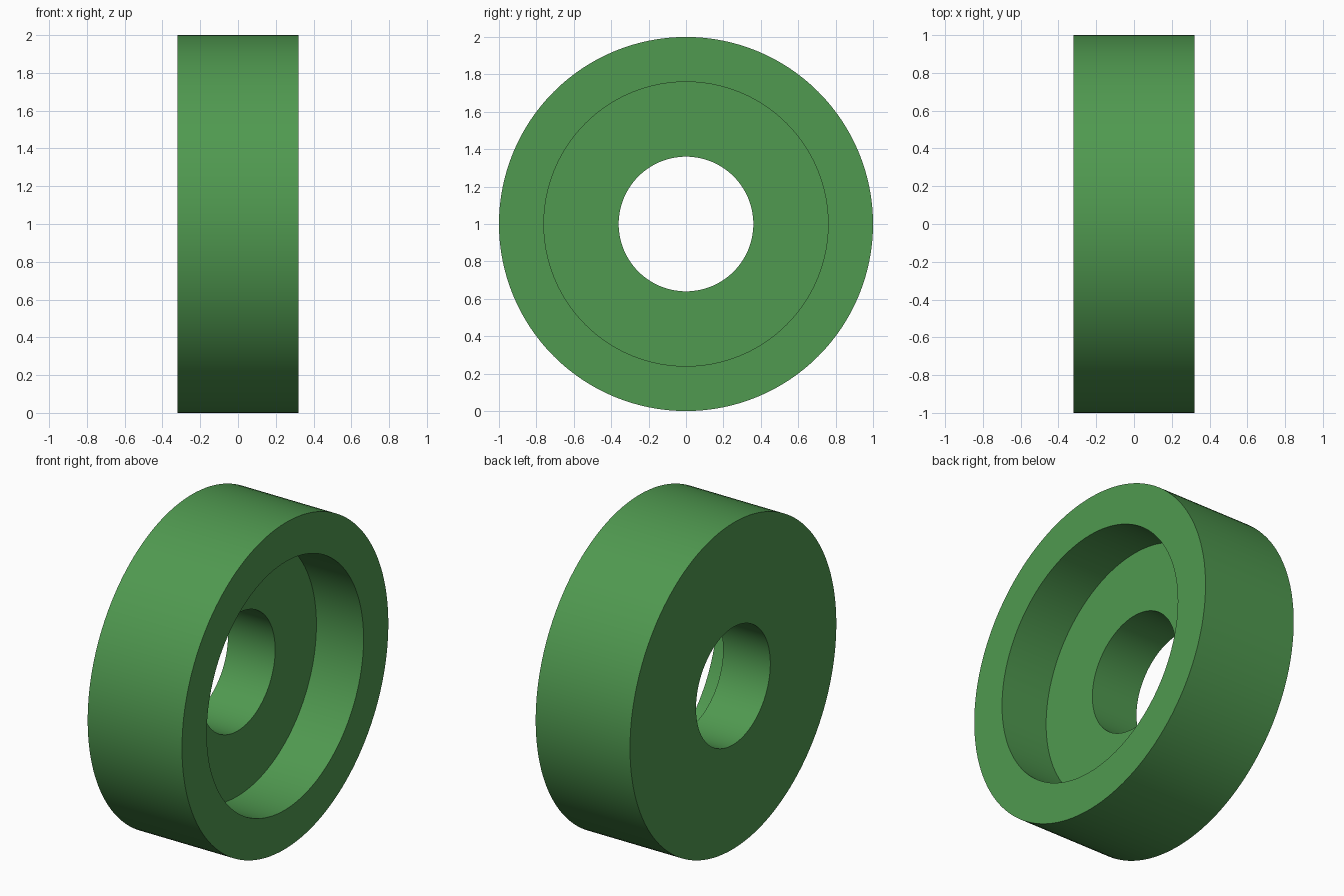
import bpy
import bmesh
import math
from mathutils import Matrix, Vector

if "Cube" in bpy.data.objects:
    bpy.data.objects.remove(bpy.data.objects["Cube"])

SEGMENTS = 128
HALF_WIDTH, OUTER_R, RECESS_R, BORE_R = 0.32, 1.0, 0.76, 0.36
RECESS_FLOOR = 0.0

green = bpy.data.materials.new("green")
green.diffuse_color = (0.08, 0.32, 0.08, 1)
green.use_nodes = True
green.node_tree.nodes["Principled BSDF"].inputs["Base Color"].default_value = green.diffuse_color

# Closed cross-section (x, radius): outer rim, recess on the right side, bore
profile = [
    (-HALF_WIDTH, BORE_R), (-HALF_WIDTH, OUTER_R),
    (HALF_WIDTH, OUTER_R), (HALF_WIDTH, RECESS_R),
    (RECESS_FLOOR, RECESS_R), (RECESS_FLOOR, BORE_R),
]

# Spin the cross-section about the x axis
bm = bmesh.new()
rings = []
for i in range(SEGMENTS):
    turn = Matrix.Rotation(2 * math.pi * i / SEGMENTS, 3, 'X')
    rings.append([bm.verts.new(turn @ Vector((x, 0, r))) for x, r in profile])
for i, ring in enumerate(rings):
    following = rings[(i + 1) % SEGMENTS]
    for j in range(len(profile)):
        k = (j + 1) % len(profile)
        bm.faces.new((ring[j], ring[k], following[k], following[j]))
bmesh.ops.recalc_face_normals(bm, faces=bm.faces)

mesh = bpy.data.meshes.new("recessed_ring")
bm.to_mesh(mesh)
bm.free()
mesh.materials.append(green)

# Stand the ring on the ground and smooth its round walls
ring_obj = bpy.data.objects.new("recessed_ring", mesh)
bpy.context.collection.objects.link(ring_obj)
ring_obj.location.z = OUTER_R
bpy.context.view_layer.objects.active = ring_obj
ring_obj.select_set(True)
bpy.ops.object.shade_smooth_by_angle(angle=math.radians(30))
